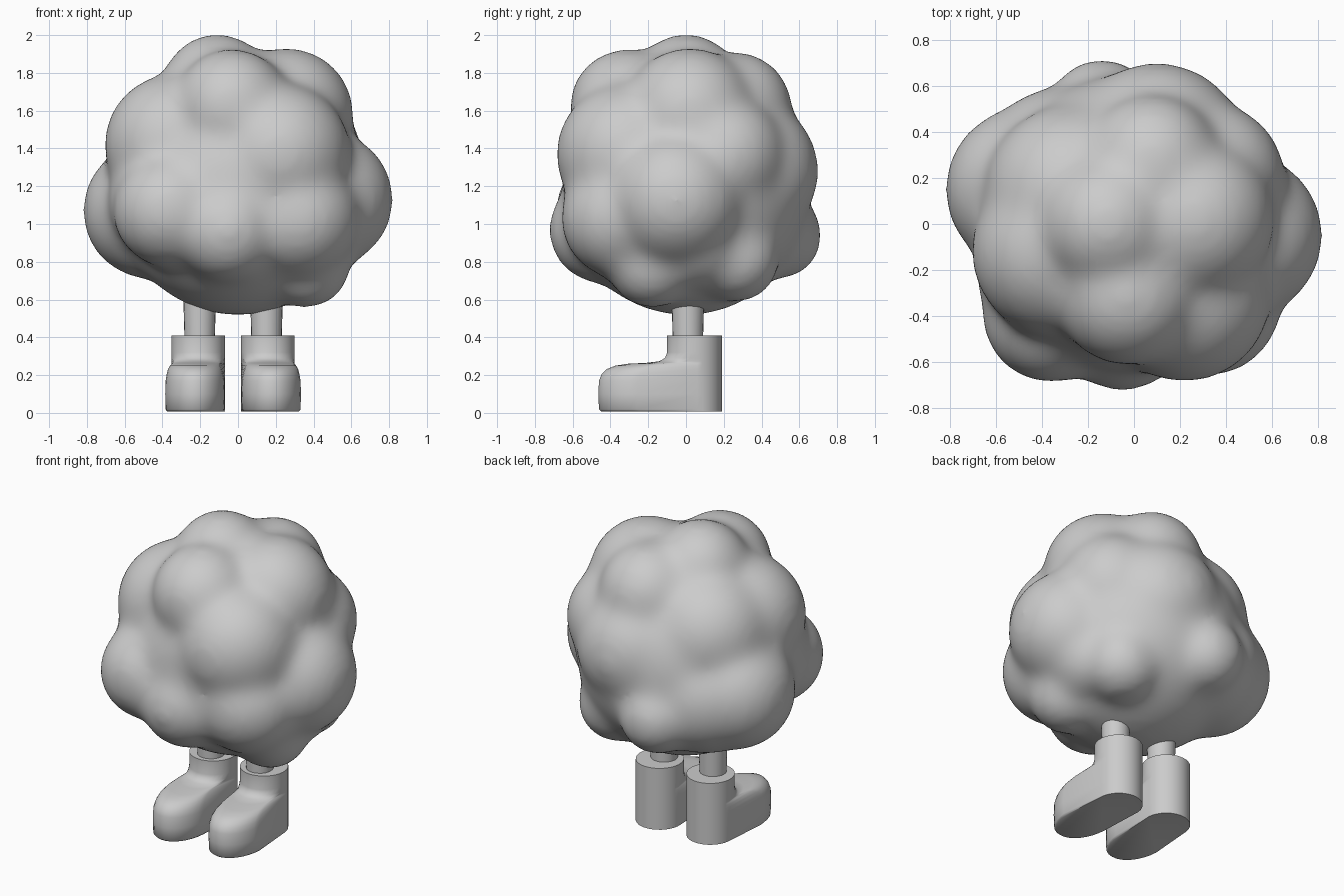
import bpy, bmesh, math
from mathutils import Matrix

if "Cube" in bpy.data.objects:
    bpy.data.objects.remove(bpy.data.objects["Cube"])

grey = bpy.data.materials.new("plain_grey")
grey.diffuse_color = (0.6, 0.6, 0.6, 1)
grey.use_nodes = True
grey.node_tree.nodes["Principled BSDF"].inputs["Base Color"].default_value = grey.diffuse_color


def make_object(name, bm):
    mesh = bpy.data.meshes.new(name)
    bmesh.ops.recalc_face_normals(bm, faces=bm.faces)
    bm.to_mesh(mesh)
    bm.free()
    mesh.materials.append(grey)
    obj = bpy.data.objects.new(name, mesh)
    bpy.context.collection.objects.link(obj)
    return obj


def shade(obj, degrees):
    bpy.ops.object.select_all(action='DESELECT')
    obj.select_set(True)
    bpy.context.view_layer.objects.active = obj
    bpy.ops.object.shade_smooth_by_angle(angle=math.radians(degrees))


# Fluffy body: overlapping balls (x, y, z, radius) fused into one soft surface
puffs = [
    (0.00, 0.00, 1.17, 0.635),    # core
    (0.00, 0.00, 1.38, 0.525),    # upper core
    (-0.11, 0.00, 1.71, 0.28),    # crown
    (0.26, 0.02, 1.58, 0.335),    # upper right
    (-0.03, -0.31, 1.62, 0.29),   # upper front
    (0.08, 0.26, 1.61, 0.285),    # upper back
    (-0.33, -0.12, 1.42, 0.36),   # left shoulder
    (-0.26, 0.13, 1.40, 0.375),   # left back shoulder
    (0.22, -0.31, 1.37, 0.36),    # right front
    (0.33, 0.20, 1.36, 0.31),     # right back
    (0.10, 0.31, 1.28, 0.375),    # back
    (0.46, -0.05, 1.13, 0.345),   # right side
    (-0.46, 0.15, 1.07, 0.345),   # left side
    (-0.31, 0.23, 1.04, 0.35),    # left back filler
    (-0.36, -0.39, 1.07, 0.285),  # lower left front
    (-0.36, -0.20, 1.12, 0.31),   # left front filler
    (-0.05, -0.44, 0.97, 0.27),   # lower front
    (0.32, -0.34, 1.03, 0.305),   # lower right front
    (0.36, -0.18, 0.79, 0.22),    # low right
    (0.38, 0.05, 0.92, 0.25),     # low right filler
    (0.31, 0.26, 0.82, 0.22),     # low right back
    (-0.14, 0.49, 0.94, 0.215),   # low back
]
bm = bmesh.new()
for x, y, z, r in puffs:
    bmesh.ops.create_icosphere(bm, subdivisions=4, radius=r + 0.021,
                               matrix=Matrix.Translation((x, y, z)))
body = make_object("fluffy_body", bm)
remesh = body.modifiers.new("fuse", 'REMESH')
remesh.mode = 'VOXEL'
remesh.voxel_size = 0.025
remesh.use_smooth_shade = True
soften = body.modifiers.new("soften", 'SMOOTH')
soften.factor = 0.5
soften.iterations = 55

# Boot: stacked rings of (height, front y, front half width)
boot_rings = [
    (0.008, -0.45, 0.148), (0.018, -0.462, 0.156), (0.10, -0.465, 0.158),
    (0.17, -0.462, 0.156), (0.205, -0.448, 0.150), (0.232, -0.42, 0.143),
    (0.25, -0.375, 0.134), (0.26, -0.31, 0.128), (0.265, -0.21, 0.128),
    (0.273, -0.145, 0.134), (0.29, -0.112, 0.142), (0.32, -0.10, 0.143),
    (0.41, -0.10, 0.143),
]
SEG = 32


def build_boot(name, cx, side):
    bm = bmesh.new()
    rings = []
    for z, front, half in boot_rings:
        toe = min(1.0, max(0.0, (-0.10 - front) / 0.3))
        depth = 0.145 + 0.085 * toe
        ring = []
        for i in range(SEG):
            t = 2 * math.pi * (i + 0.5) / SEG
            if math.sin(t) > 0:   # heel
                x, y = 0.143 * math.cos(t), 0.045 + 0.145 * math.sin(t)
            else:                 # toe, leaning outward
                x = half * math.cos(t) + side * 0.018 * toe
                y = front + depth + depth * math.sin(t)
            ring.append(bm.verts.new((cx + x, y, z)))
        rings.append(ring)
    for a, b in zip(rings, rings[1:]):
        for i in range(SEG):
            j = (i + 1) % SEG
            bm.faces.new((a[i], a[j], b[j], b[i]))
    bm.faces.new(rings[0][::-1])
    bm.faces.new(rings[-1])
    shade(make_object(name, bm), 65)


def build_leg(name, cx):
    bm = bmesh.new()
    bmesh.ops.create_cone(bm, cap_ends=True, segments=24, radius1=0.08, radius2=0.09,
                          depth=0.36, matrix=Matrix.Translation((cx, 0.01, 0.56)))
    shade(make_object(name, bm), 40)


for label, side in (("left", -1), ("right", 1)):
    build_boot(label + "_boot", -0.026 + side * 0.184, side)
    build_leg(label + "_leg", -0.026 + side * 0.177)
